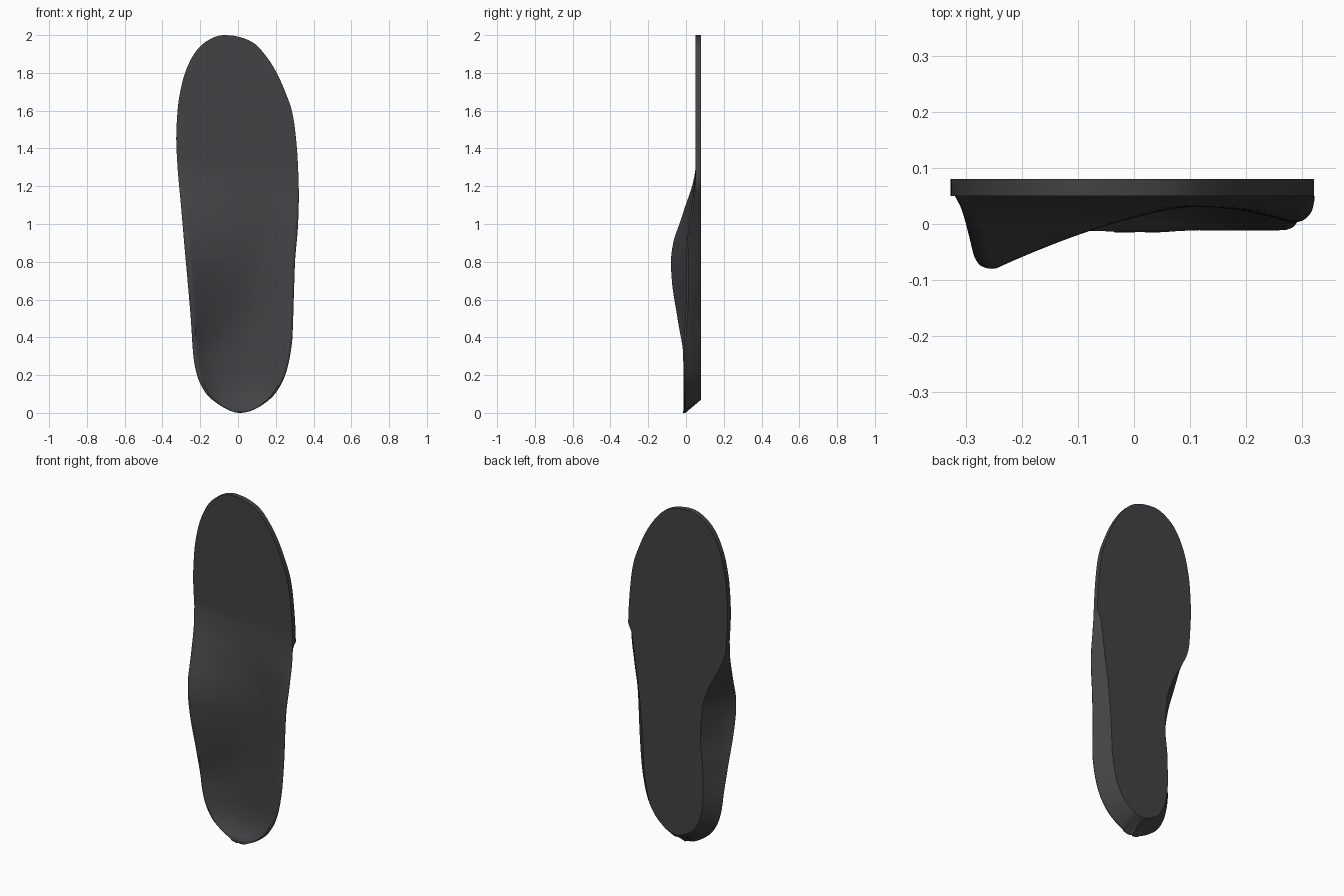
import bpy, bmesh, math

if "Cube" in bpy.data.objects:
    bpy.data.objects.remove(bpy.data.objects["Cube"])

ROWS, COLS, WALL = 120, 48, 8


def angle(z):
    return math.acos(max(-1.0, min(1.0, 1.0 - z)))


def curve(*pts):
    """Smooth monotone curve through (z, value) pairs, measured along a round-ended angle."""
    xs = [angle(p[0]) for p in pts]
    ys = [p[1] for p in pts]
    n = len(xs)
    d = [(ys[i + 1] - ys[i]) / (xs[i + 1] - xs[i]) for i in range(n - 1)]
    m = [d[0]]
    for a, b in zip(d, d[1:]):
        m.append(2 * a * b / (a + b) if a * b > 0 else 0.0)
    m.append(d[-1])

    def f(z):
        x = angle(z)
        i = 0
        while i < n - 2 and x > xs[i + 1]:
            i += 1
        h = xs[i + 1] - xs[i]
        t = max(0.0, min(1.0, (x - xs[i]) / h))
        return ((1 + 2 * t) * (1 - t) ** 2 * ys[i] + t * (1 - t) ** 2 * h * m[i]
                + t * t * (3 - 2 * t) * ys[i + 1] + t * t * (t - 1) * h * m[i + 1])
    return f


# Outline of the foot side
left = curve((0, .01), (.02, -.06), (.05, -.11), (.1, -.167), (.2, -.217), (.3, -.236),
             (.5, -.25), (.7, -.267), (.9, -.285), (1.1, -.302), (1.3, -.32), (1.45, -.327),
             (1.6, -.32), (1.75, -.295), (1.85, -.26), (1.93, -.21), (1.98, -.145), (2, -.07))
right = curve((0, .01), (.02, .09), (.05, .14), (.1, .195), (.2, .25), (.3, .275),
              (.4, .288), (.6, .295), (.8, .302), (1.0, .318), (1.15, .322), (1.3, .318),
              (1.5, .302), (1.6, .285), (1.7, .25), (1.8, .205), (1.9, .14), (1.96, .08), (2, -.07))
# How far the flat base is set in from that outline
inset_l = curve((0, 0), (.02, .02), (.05, .03), (.1, .05), (.2, .065), (.3, .07), (.5, .085),
                (.7, .117), (.85, .12), (1, .085), (1.1, .04), (1.2, .005), (1.25, 0), (2, 0))
inset_r = curve((0, 0), (.02, .02), (.05, .04), (.1, .055), (.2, .065), (.3, .07), (.5, .07),
                (.8, .057), (1, .045), (1.15, .03), (1.2, .02), (1.22, 0), (2, 0))
# Depth of the arch rim, outer rim and footbed floor, and where the floor is lowest
rim_l = curve((0, -.015), (.3, -.016), (.5, -.045), (.7, -.075), (.8, -.08), (.9, -.068),
              (1, -.035), (1.1, -.002), (1.2, .032), (1.3, .05), (2, .05))
rim_r = curve((0, -.015), (.35, -.012), (.6, 0), (.85, .002), (1, .015), (1.1, .03),
              (1.2, .045), (1.28, .05), (2, .05))
floor = curve((0, -.003), (.012, -.014), (.03, -.008), (.06, .015), (.12, .038), (.2, .048),
              (.4, .05), (.6, .043), (.8, .033), (1, .031), (1.2, .043), (1.3, .05), (2, .05))
low_x = curve((0, .01), (.3, .02), (.6, .09), (.85, .12), (1.1, .08), (1.4, 0), (2, -.07))
power = curve((0, 2.6), (.3, 2.4), (.6, 1.6), (.8, 1.47), (1.2, 1.5), (2, 1.5))


def section(z):
    """Closed cross-section at height z: footbed, outer wall, base, arch wall."""
    xl, xr, lo, c, p = left(z), right(z), low_x(z), floor(z), power(z)
    lo = min(max(lo, xl), xr)
    round_off = .012 * max(0.0, min(1.0, (1.25 - z) / .15))
    top = []
    for j in range(COLS + 1):
        x = xl + (xr - xl) * (1 - math.cos(math.pi * j / COLS)) / 2
        span, e, t = (lo - xl, rim_l(z), lo - x) if x < lo else (xr - lo, rim_r(z), x - lo)
        t = min(1.0, t / max(span, 1e-6) / .93)
        if xr - xl < 1e-5:
            t = 0
        y = c + (e - c) * t ** p
        edge = max(0.0, 1 - min(x - xl, xr - x) / .025)
        if z > .012:
            y += round_off * (1 - math.sqrt(max(0.0, 1 - edge * edge)))
        top.append((x, y, z))
    zb = z + .07 * max(0.0, 1 - z / .5) ** 2
    bl, br = xl + inset_l(z), xr - inset_r(z)
    base = [(br + (bl - br) * j / COLS, .08, zb) for j in range(COLS + 1)]

    def wall(a, b, bend):
        out = []
        for k in range(1, WALL):
            t = k / WALL
            s = t ** bend
            out.append((a[0] + (b[0] - a[0]) * s, a[1] + (b[1] - a[1]) * t, a[2] + (b[2] - a[2]) * t))
        return out
    hollow = 1 - .3 * math.exp(-((z - .75) / .3) ** 2)
    return top + wall(top[-1], base[0], 1.15) + base + wall(top[0], base[-1], hollow)[::-1]


# Insole body lofted from heel to toe
bm = bmesh.new()
rings = [[bm.verts.new(p) for p in section(1 - math.cos(math.pi * i / ROWS))]
         for i in range(ROWS + 1)]
for a, b in zip(rings, rings[1:]):
    for j in range(len(a)):
        k = (j + 1) % len(a)
        bm.faces.new((a[j], a[k], b[k], b[j]))
bmesh.ops.remove_doubles(bm, verts=bm.verts, dist=1e-5)
bmesh.ops.dissolve_degenerate(bm, edges=bm.edges, dist=1e-6)
bmesh.ops.recalc_face_normals(bm, faces=bm.faces)
mesh = bpy.data.meshes.new("insole")
bm.to_mesh(mesh)
bm.free()
insole = bpy.data.objects.new("insole", mesh)
bpy.context.collection.objects.link(insole)

# Dark foam colour and smooth shading with crisp base edges
foam = bpy.data.materials.new("dark_foam")
foam.diffuse_color = (.055, .055, .06, 1)
foam.use_nodes = True
foam.node_tree.nodes["Principled BSDF"].inputs["Base Color"].default_value = foam.diffuse_color
mesh.materials.append(foam)
bpy.context.view_layer.objects.active = insole
insole.select_set(True)
bpy.ops.object.shade_smooth_by_angle(angle=math.radians(35))
